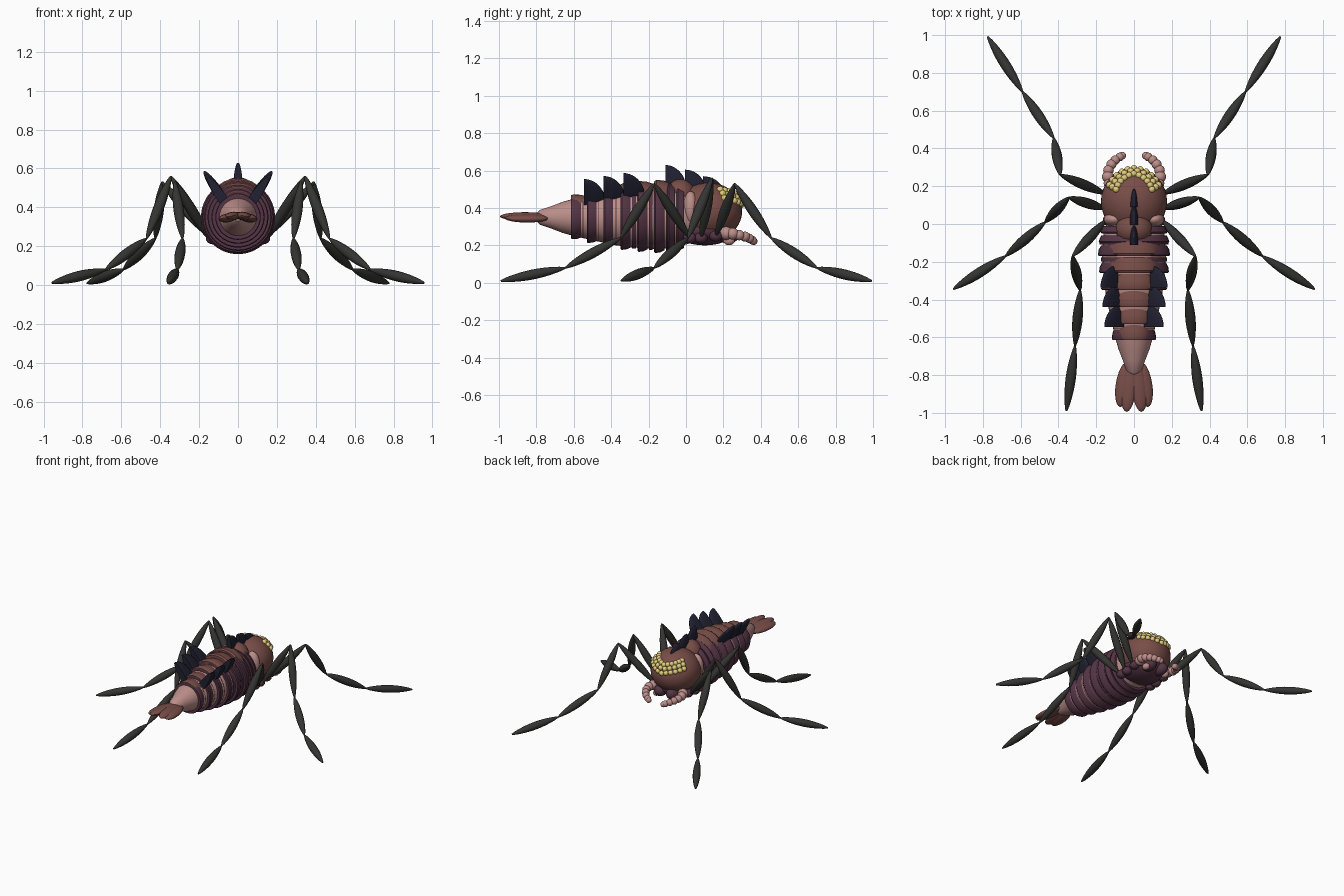
import bpy, bmesh, math
from mathutils import Vector, Matrix

if "Cube" in bpy.data.objects:
    bpy.data.objects.remove(bpy.data.objects["Cube"])


def mat(name, r, g, b):
    m = bpy.data.materials.new(name)
    m.diffuse_color = (r, g, b, 1)
    m.use_nodes = True
    m.node_tree.nodes["Principled BSDF"].inputs["Base Color"].default_value = m.diffuse_color
    return m


BROWN = mat("brown", .19, .075, .065)
PURPLE = mat("purple", .09, .035, .06)
PINK = mat("pink", .5, .27, .25)
NAVY = mat("navy", .015, .015, .032)
DARK = mat("dark", .035, .035, .033)
YELLOW = mat("yellow", .75, .6, .2)


def finish(bm, name, m):
    bmesh.ops.recalc_face_normals(bm, faces=bm.faces)
    for f in bm.faces:
        f.smooth = True
    for e in bm.edges:
        if len(e.link_faces) == 2 and e.calc_face_angle() > .6:
            e.smooth = False
    me = bpy.data.meshes.new(name)
    bm.to_mesh(me)
    bm.free()
    me.materials.append(m)
    ob = bpy.data.objects.new(name, me)
    bpy.context.collection.objects.link(ob)
    return ob


def lathe(name, p0, p1, prof, m, flat=(1, 1), n=24):
    """Rings of (fraction, radius) along the line p0-p1, closed at both ends."""
    p0, p1 = Vector(p0), Vector(p1)
    d = p1 - p0
    mx = Matrix.Translation(p0) @ d.to_track_quat('Z', 'Y').to_matrix().to_4x4()
    bm = bmesh.new()
    rings = []
    for t, r in prof:
        rings.append([bm.verts.new(mx @ Vector((
            r * flat[0] * math.cos(2 * math.pi * k / n),
            r * flat[1] * math.sin(2 * math.pi * k / n), t * d.length))) for k in range(n)])
    for a, b in zip(rings, rings[1:]):
        for k in range(n):
            bm.faces.new((a[k], a[(k + 1) % n], b[(k + 1) % n], b[k]))
    bm.faces.new(rings[0])
    bm.faces.new(rings[-1])
    return finish(bm, name, m)


def ball(name, c, rad, m, rot=(0, 0, 0), u=24, v=14, half=False):
    bm = bmesh.new()
    bmesh.ops.create_uvsphere(bm, u_segments=u, v_segments=v, radius=1)
    if half:
        g = bm.verts[:] + bm.edges[:] + bm.faces[:]
        cut = bmesh.ops.bisect_plane(bm, geom=g, dist=1e-5, plane_co=(0, 0, 0),
                                     plane_no=(0, -1, 0), clear_outer=True)
        bmesh.ops.holes_fill(bm, edges=[e for e in bm.edges if e.is_boundary])
    r = Matrix.Rotation(rot[2], 4, 'Z') @ Matrix.Rotation(rot[1], 4, 'Y') @ Matrix.Rotation(rot[0], 4, 'X')
    bmesh.ops.transform(bm, verts=bm.verts, matrix=Matrix.Translation(c) @ r @ Matrix.Diagonal((*rad, 1)))
    return finish(bm, name, m)


# pink inner abdomen ending in a tapered cone
core = [(-.80, .02), (-.78, .04), (-.72, .06), (-.66, .083), (-.60, .10), (-.50, .122),
        (-.40, .145), (-.30, .16), (-.15, .17), (-.05, .16), (.05, .13)]
lathe("abdomen_core", (0, -.8, .35), (0, .05, .35),
      [((y + .8) / .85, r) for y, r in core], PINK, n=32)

# overlapping purple rings with brown back plates
rings = [(-.615, .117), (-.53, .137), (-.44, .157), (-.35, .174), (-.26, .185), (-.17, .191)]
for i, (y, R) in enumerate(rings):
    lathe(f"abdomen_ring_{i}", (0, y, .35), (0, y + .055, .35),
          [(0, R * .85), (0, R * .97), (.12, R), (.6, R * .98), (1, R * .92), (1, R * .85)], PURPLE, n=32)
    lathe(f"abdomen_inner_ring_{i}", (0, y + .062, .35), (0, y + .082, .35),
          [(0, R * .85), (0, R * .95), (1, R * .95), (1, R * .85)], PURPLE, n=32)
    lathe(f"back_plate_{i}", (0, y, .35 + .35 * R), (0, y + .085, .35 + .35 * R),
          [(0, R * .6), (0, R * .66), (.15, R * .7), (.6, R * .68), (1, R * .62)], BROWN, (1.1, 1))
for i, (y, R) in enumerate([(-.10, .188), (-.05, .178)]):
    lathe(f"collar_ring_{i}", (0, y, .35), (0, y + .04, .35),
          [(0, R * .8), (0, R * .97), (.2, R), (1, R * .92), (1, R * .8)], PURPLE, n=32)

# head shield, hump and underside
ball("head_shield", (0, .12, .38), (.175, .18, .155), BROWN, u=32, v=20)
ball("neck_hump", (0, -.03, .46), (.10, .085, .095), BROWN)
ball("thorax_underside", (0, .10, .28), (.145, .16, .08), PURPLE)
for s in (-1, 1):
    ball("cheek", (s * .105, .025, .40), (.055, .04, .09), PINK)
    ball("jaw", (s * .05, .225, .255), (.045, .06, .045), PURPLE)

# yellow bead cluster on the brow
for row, el in enumerate((14, 25, 36)):
    n = 11 - row % 2
    for k in range(n):
        f = 2 * k / (n - 1) - 1
        az = math.radians(57 * f)
        e = math.radians(el + 14 * abs(f))
        ball("brow_bead", (.175 * math.cos(e) * math.sin(az), .12 + .18 * math.cos(e) * math.cos(az),
                           .38 + .155 * math.sin(e)), (.018,) * 3, YELLOW, u=12, v=8)

# beaded feelers
feeler = [(.125, .215, .265, .036), (.138, .25, .262, .032), (.135, .285, .255, .028),
          (.12, .315, .247, .027), (.10, .338, .238, .025), (.075, .355, .228, .023), (.062, .362, .222, .02)]
for s in (-1, 1):
    for x, y, z, r in feeler:
        ball("feeler_bead", (s * x, y, z), (r, r, r), PINK, u=16, v=10)
    ball("mouth_palp", (s * .085, .23, .225), (.024, .03, .024), PINK, u=16, v=10)

# dorsal fins on the thorax and paired fins on the abdomen
for y, z, h in ((-.11, .49, .14), (-.005, .48, .125), (.09, .47, .10)):
    ball("thorax_fin", (0, y, z), (.024, .115, h), NAVY, u=32, v=20, half=True)
for i, y in enumerate((-.545, -.44, -.335)):
    for s in (-1, 1):
        ball("abdomen_fin", (s * (.07 + .01 * i), y, .43 + .016 * i), (.026, .115, .15), NAVY,
             (0, s * .6, 0), u=32, v=20, half=True)

# tail fan of four flat lobes
for s in (-1, 1):
    ball("tail_outer_lobe", (s * .055, -.85, .345), (.042, .12, .022), BROWN, (0, s * .15, s * .16))
    ball("tail_inner_lobe", (s * .027, -.86, .355), (.042, .135, .022), BROWN, (0, s * .15, s * .1))

# legs: spindle-shaped segments joined tip to tip
spindle = [(k / 12, .005 + .022 * math.sin(math.pi * k / 12) ** .8) for k in range(13)]
legs = {
    "front_leg": [(.15, .16, .25), (.39, .26, .53), (.425, .455, .24), (.59, .70, .08), (.775, .992, .01)],
    "middle_leg": [(.15, .08, .24), (.345, .14, .56), (.47, .01, .24), (.68, -.17, .08), (.957, -.345, .012)],
    "rear_leg": [(.15, .02, .24), (.325, -.17, .53), (.285, -.35, .24), (.312, -.645, .08), (.358, -.99, .01)],
}
for name, pts in legs.items():
    for s in (-1, 1):
        for a, b in zip(pts, pts[1:]):
            lathe(name + "_segment", (s * a[0], a[1], a[2]), (s * b[0], b[1], b[2]), spindle, DARK, n=14)
        a = pts[0]
        ball(name + "_hip", (s * .13, a[1], a[2]), (.035, .035, .03), PURPLE, u=16, v=10)
